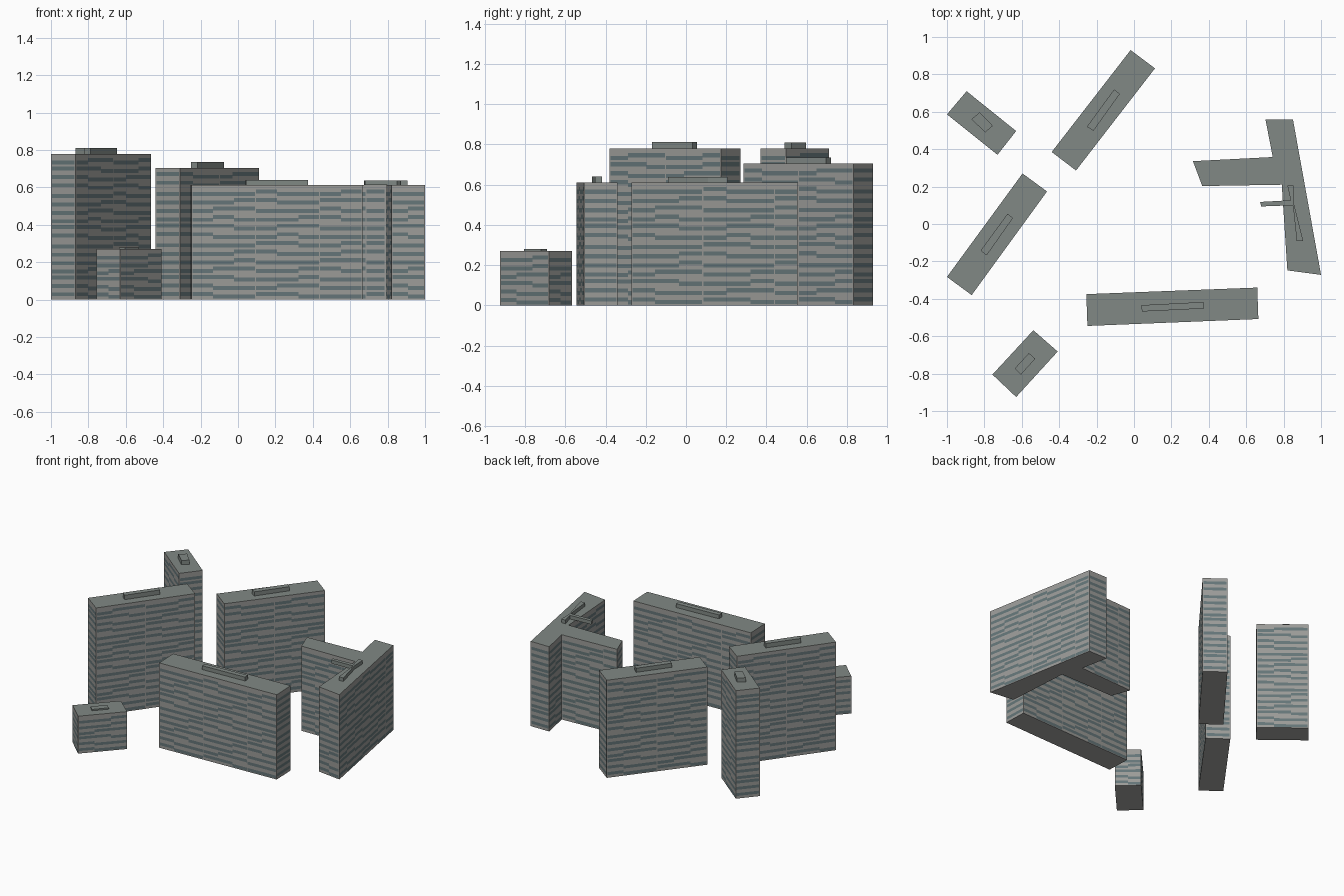
import bpy, bmesh
from mathutils import Vector

if "Cube" in bpy.data.objects:
    bpy.data.objects.remove(bpy.data.objects["Cube"])

FLOOR, BAY = 0.0455, 0.115
LEVELS = (0.0, 0.12, 0.42, 0.58, 0.88, 1.0)   # slices of one storey
PARAPET = 0.018


def material(name, rgb):
    m = bpy.data.materials.new(name)
    m.diffuse_color = (*rgb, 1)
    m.use_nodes = True
    m.node_tree.nodes["Principled BSDF"].inputs["Base Color"].default_value = m.diffuse_color
    return m


MATS = [material("concrete", (0.33, 0.33, 0.315)),
        material("window_glass", (0.13, 0.18, 0.19)),
        material("roof_felt", (0.22, 0.25, 0.235)),
        material("underside", (0.38, 0.38, 0.37))]


def ccw(pts):
    area = sum(a[0] * b[1] - b[0] * a[1] for a, b in zip(pts, pts[1:] + pts[:1]))
    return [Vector(p) for p in (pts if area > 0 else pts[::-1])]


def finish(bm, name):
    bmesh.ops.remove_doubles(bm, verts=bm.verts, dist=1e-5)
    me = bpy.data.meshes.new(name)
    bm.to_mesh(me)
    bm.free()
    for m in MATS:
        me.materials.append(m)
    ob = bpy.data.objects.new(name, me)
    bpy.context.collection.objects.link(ob)


def polygon(bm, pts, mat):
    bm.faces.new([bm.verts.new(p) for p in pts]).material_index = mat


def quad(bm, a, b, z0, z1, mat):
    polygon(bm, [(*a, z0), (*b, z0), (*b, z1), (*a, z1)], mat)


def caps(bm, ring, z0, z1):
    polygon(bm, [(*p, z1) for p in ring], 2)
    polygon(bm, [(*p, z0) for p in reversed(ring)], 3)


def facade(bm, a, b, height):
    """One wall: flush window strips, stepping half a storey along diagonals."""
    length = (b - a).length
    bays = max(1, round(length / BAY))
    floors = round((height - PARAPET) / FLOOR)
    storey = (height - PARAPET) / floors
    # column stops: solid corner strips and a narrow pier every third bay
    stops = [(0.0, None)]
    for i in range(bays):
        s, e = length * i / bays, length * (i + 1) / bays
        left = 0.006 if i == 0 else (0.003 if i % 3 == 0 else 0)
        right = 0.006 if i == bays - 1 else (0.003 if i % 3 == 2 else 0)
        stops += [(s + left, None), (e - right, i)]
    stops.append((length, None))
    for (s, _), (e, bay) in zip(stops, stops[1:]):
        if e - s < 1e-5:
            continue
        p, q = a.lerp(b, s / length), a.lerp(b, e / length)
        quad(bm, p, q, height - PARAPET, height, 0)
        if bay is None:
            quad(bm, p, q, 0, height - PARAPET, 0)
            continue
        for f in range(floors):
            high = (2 * f - 3 * bay) % 13 < 5
            glass = (2, 3) if high else (1, 2)
            for k in range(5):
                quad(bm, p, q, (f + LEVELS[k]) * storey,
                     (f + LEVELS[k + 1]) * storey, 1 if k in glass else 0)


def building(name, height, roof_height, outline, roof_outline):
    # main block
    ring = ccw(outline)
    bm = bmesh.new()
    for a, b in zip(ring, ring[1:] + ring[:1]):
        facade(bm, a, b, height)
    caps(bm, ring, 0, height)
    finish(bm, name)
    # plant room on the roof
    ring = ccw(roof_outline)
    bm = bmesh.new()
    for a, b in zip(ring, ring[1:] + ring[:1]):
        quad(bm, a, b, height, roof_height, 2)
    caps(bm, ring, height, roof_height)
    finish(bm, name + "_plant_room")


building("back_left_tower", 0.78, 0.81,
         [(-1.0, 0.586), (-0.895, 0.71), (-0.63, 0.497), (-0.73, 0.37)],
         [(-0.87, 0.56), (-0.825, 0.597), (-0.755, 0.525), (-0.795, 0.49)])
building("back_slab", 0.705, 0.735,
         [(-0.44, 0.385), (-0.31, 0.286), (0.112, 0.832), (-0.018, 0.93)],
         [(-0.252, 0.52), (-0.217, 0.498), (-0.076, 0.695), (-0.106, 0.72)])
building("left_slab", 0.78, 0.812,
         [(-1.0, -0.283), (-0.868, -0.38), (-0.465, 0.174), (-0.596, 0.27)],
         [(-0.82, -0.142), (-0.788, -0.168), (-0.647, 0.032), (-0.676, 0.055)])
building("front_slab", 0.612, 0.64,
         [(-0.255, -0.375), (-0.249, -0.545), (0.665, -0.508), (0.659, -0.34)],
         [(0.04, -0.434), (0.042, -0.468), (0.374, -0.452), (0.371, -0.417)])
building("front_left_block", 0.27, 0.28,
         [(-0.757, -0.805), (-0.63, -0.925), (-0.408, -0.682), (-0.538, -0.568)],
         [(-0.637, -0.772), (-0.604, -0.805), (-0.528, -0.72), (-0.562, -0.69)])
building("branched_block", 0.612, 0.638,
         [(0.703, 0.558), (0.85, 0.558), (1.0, -0.272), (0.82, -0.248),
          (0.79, 0.21), (0.365, 0.203), (0.315, 0.336), (0.742, 0.358)],
         [(0.82, 0.206), (0.852, 0.206), (0.855, 0.11), (0.905, -0.09),
          (0.87, -0.09), (0.85, 0.1), (0.68, 0.094), (0.674, 0.118),
          (0.838, 0.127)])
